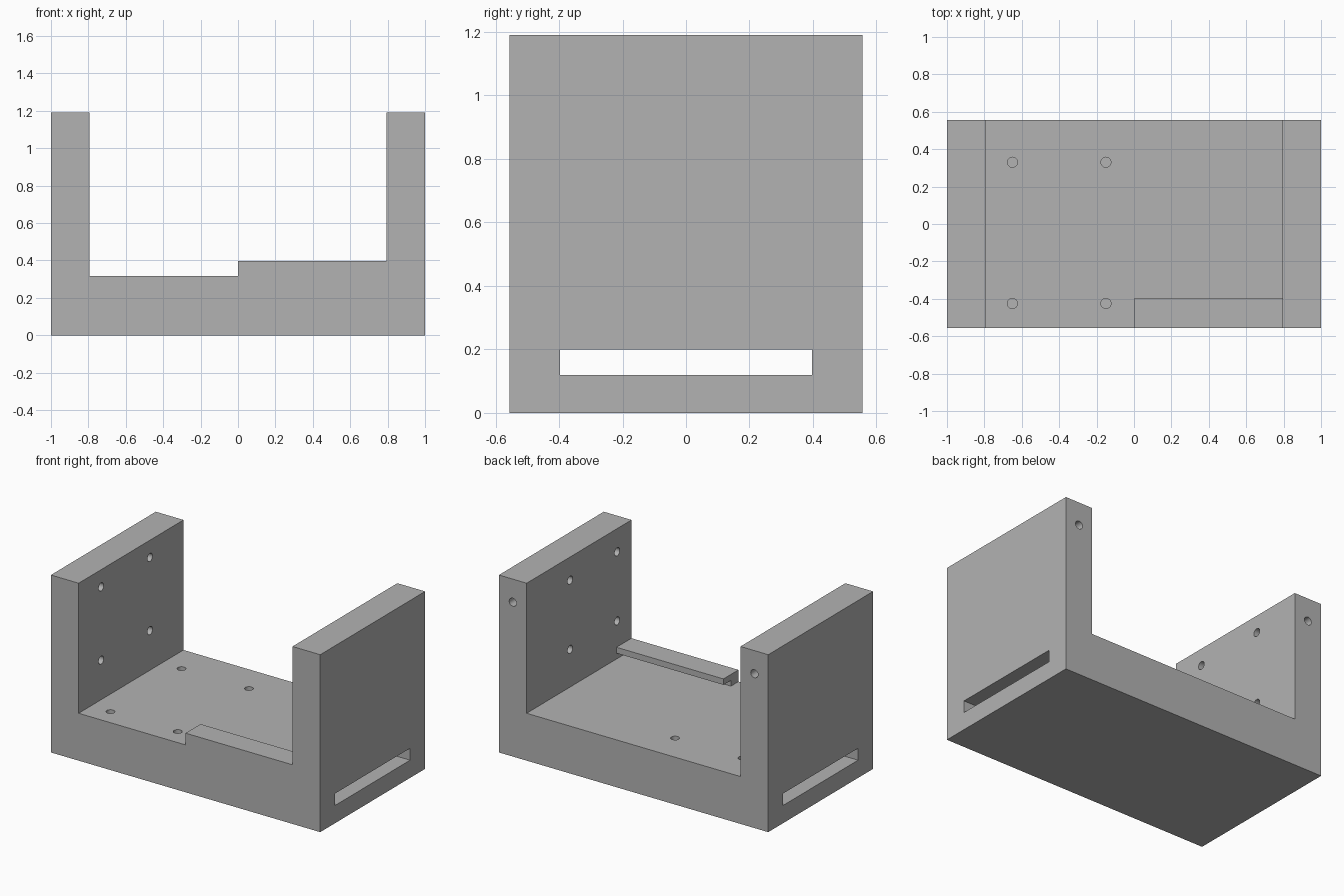
import bpy, bmesh, math
from mathutils import Matrix, Vector

cube = bpy.data.objects.get("Cube")
if cube:
    bpy.data.objects.remove(cube, do_unlink=True)

HALF_Y, INNER, FLOOR, LIP, TOP = 0.556, 0.794, 0.318, 0.397, 1.191
HOLE_R = 0.027

grey = bpy.data.materials.new("plain grey")
grey.use_nodes = True
colour = (0.45, 0.45, 0.45, 1)
grey.diffuse_color = colour
grey.node_tree.nodes["Principled BSDF"].inputs["Base Color"].default_value = colour


def to_object(bm, name):
    bmesh.ops.recalc_face_normals(bm, faces=bm.faces)
    mesh = bpy.data.meshes.new(name)
    bm.to_mesh(mesh)
    bm.free()
    mesh.materials.append(grey)
    ob = bpy.data.objects.new(name, mesh)
    bpy.context.collection.objects.link(ob)
    return ob


def prism(name, profile, shift):
    """Closed profile of 3D points, pushed along shift."""
    bm = bmesh.new()
    face = bm.faces.new([bm.verts.new(p) for p in profile])
    new = bmesh.ops.extrude_face_region(bm, geom=[face])["geom"]
    bmesh.ops.translate(bm, vec=shift, verts=[v for v in new if isinstance(v, bmesh.types.BMVert)])
    return to_object(bm, name)


def add_hole(bm, mouth, direction, depth):
    """Blind round hole going from its mouth along direction."""
    d = Vector(direction)
    over = 0.02
    centre = Vector(mouth) + d * (depth - over) / 2
    turn = d.to_track_quat('Z', 'Y').to_matrix().to_4x4()
    bmesh.ops.create_cone(bm, cap_ends=True, segments=32, radius1=HOLE_R, radius2=HOLE_R,
                          depth=depth + over, matrix=Matrix.Translation(centre) @ turn)


def combine(target, tool, operation):
    mod = target.modifiers.new(tool.name, 'BOOLEAN')
    mod.operation, mod.solver, mod.object = operation, 'EXACT', tool
    bpy.context.view_layer.objects.active = target
    bpy.ops.object.modifier_apply(modifier=mod.name)
    bpy.data.objects.remove(tool, do_unlink=True)


# U-shaped bracket: thick floor and two upright walls
outline = [(-1, 0), (1, 0), (1, TOP), (INNER, TOP), (INNER, FLOOR),
           (-INNER, FLOOR), (-INNER, TOP), (-1, TOP)]
bracket = prism("bracket", [(x, -HALF_Y, z) for x, z in outline], (0, 2 * HALF_Y, 0))

# Overhanging ledge on the front edge, rooted in floor and wall
ledge_outline = [(-HALF_Y, 0.25), (-0.477, 0.25), (-0.477, 0.357),
                 (-LIP, 0.357), (-LIP, LIP), (-HALF_Y, LIP)]
ledge = prism("ledge", [(0, y, z) for y, z in ledge_outline], (0.85, 0, 0))
combine(bracket, ledge, 'UNION')

# Slot running the whole width through the floor
slot = [(-1.1, -LIP, 0.119), (-1.1, LIP, 0.119), (-1.1, LIP, 0.199), (-1.1, -LIP, 0.199)]
combine(bracket, prism("slot_cutter", slot, (2.2, 0, 0)), 'DIFFERENCE')

# Screw holes
bm = bmesh.new()
for x in (-0.65, -0.15):
    for y in (-0.425, 0.33):
        add_hole(bm, (x, y, FLOOR), (0, 0, -1), 0.08)
for side, ys, zs in ((-1, (-0.317, 0.2), (0.584, 1.075)), (1, (-0.404, 0.095), (0.571, 1.035))):
    for y in ys:
        for z in zs:
            add_hole(bm, (side * INNER, y, z), (side, 0, 0), 0.1)
    add_hole(bm, (side * 0.897, HALF_Y, 1.036), (0, -1, 0), 0.2)
combine(bracket, to_object(bm, "hole_cutter"), 'DIFFERENCE')

# Merge flat regions, keep the hole walls smooth
bm = bmesh.new()
bm.from_mesh(bracket.data)
bmesh.ops.remove_doubles(bm, verts=bm.verts, dist=0.0001)
bmesh.ops.dissolve_limit(bm, angle_limit=math.radians(1), verts=bm.verts, edges=bm.edges)
bm.to_mesh(bracket.data)
bm.free()
bracket.data.materials.clear()
bracket.data.materials.append(grey)
bpy.ops.object.select_all(action='DESELECT')
bracket.select_set(True)
bpy.context.view_layer.objects.active = bracket
bpy.ops.object.shade_smooth_by_angle(angle=math.radians(30))
